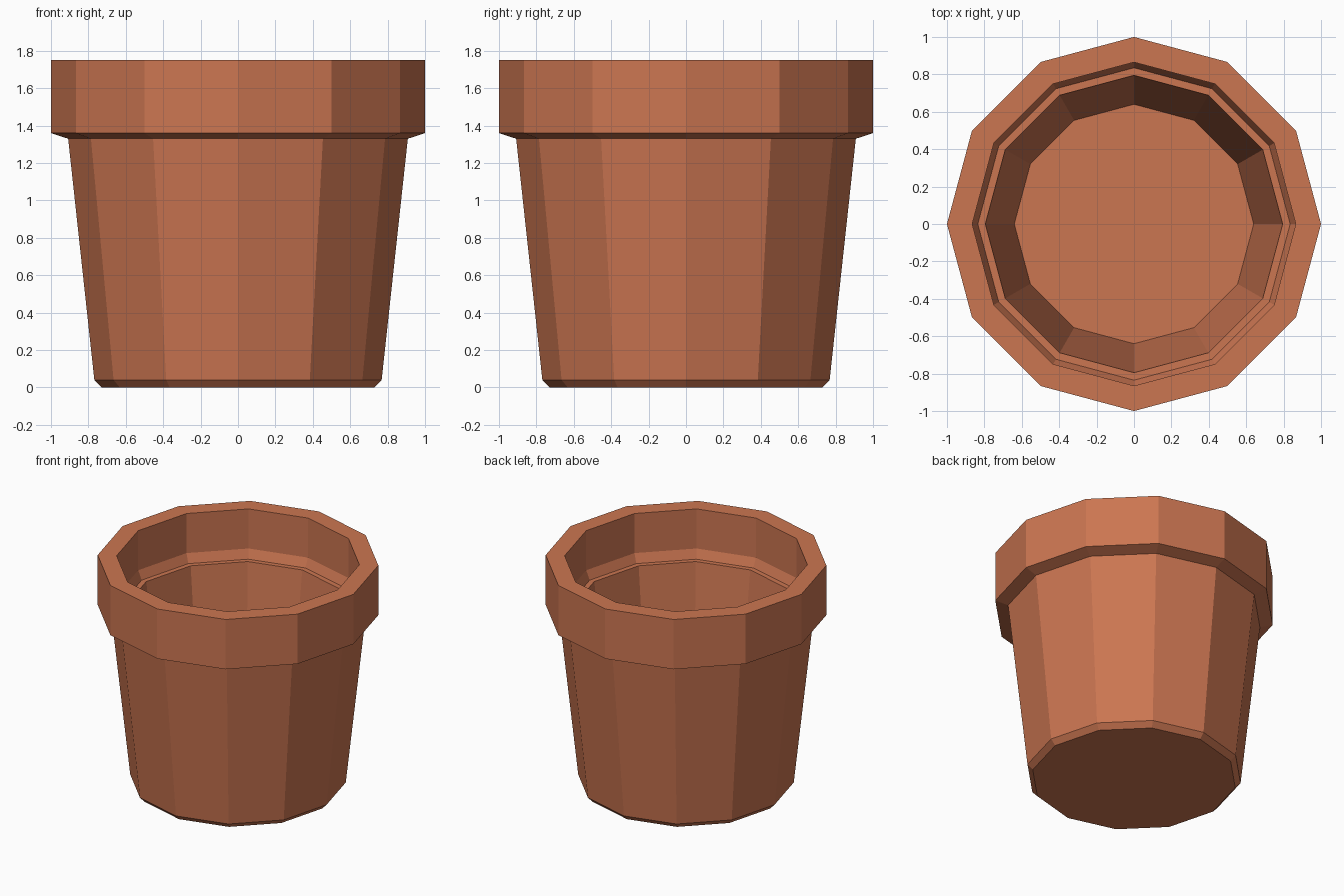
import bpy
import bmesh
import math

if "Cube" in bpy.data.objects:
    bpy.data.objects.remove(bpy.data.objects["Cube"])

SIDES = 12

terracotta = bpy.data.materials.new("terracotta")
terracotta.diffuse_color = (0.60, 0.18, 0.083, 1.0)
terracotta.use_nodes = True
terracotta.node_tree.nodes["Principled BSDF"].inputs["Base Color"].default_value = terracotta.diffuse_color


def lathe(name, profile, material):
    """Revolve (radius, height) points into a faceted solid, capping both ends."""
    bm = bmesh.new()
    rings = []
    for r, z in profile:
        rings.append([bm.verts.new((r * math.cos(2 * math.pi * i / SIDES),
                                    r * math.sin(2 * math.pi * i / SIDES), z))
                      for i in range(SIDES)])
    for low, high in zip(rings, rings[1:]):
        for i in range(SIDES):
            j = (i + 1) % SIDES
            bm.faces.new((low[i], low[j], high[j], high[i]))
    bm.faces.new(reversed(rings[0]))   # underside
    bm.faces.new(rings[-1])            # inner floor
    bmesh.ops.recalc_face_normals(bm, faces=bm.faces)
    mesh = bpy.data.meshes.new(name)
    bm.to_mesh(mesh)
    bm.free()
    mesh.materials.append(material)
    obj = bpy.data.objects.new(name, mesh)
    bpy.context.collection.objects.link(obj)
    return obj


outside = [(0.73, 0.0), (0.768, 0.04),      # chamfered foot
           (0.908, 1.33),                   # tapered wall
           (1.0, 1.36), (1.0, 1.75)]        # thick collar
inside = [(0.865, 1.75), (0.865, 1.44),     # collar bore
          (0.835, 1.37), (0.795, 1.37),     # sloped step and ledge
          (0.64, 0.10)]                     # tapered bore to the floor

lathe("flower_pot", outside + inside, terracotta)
